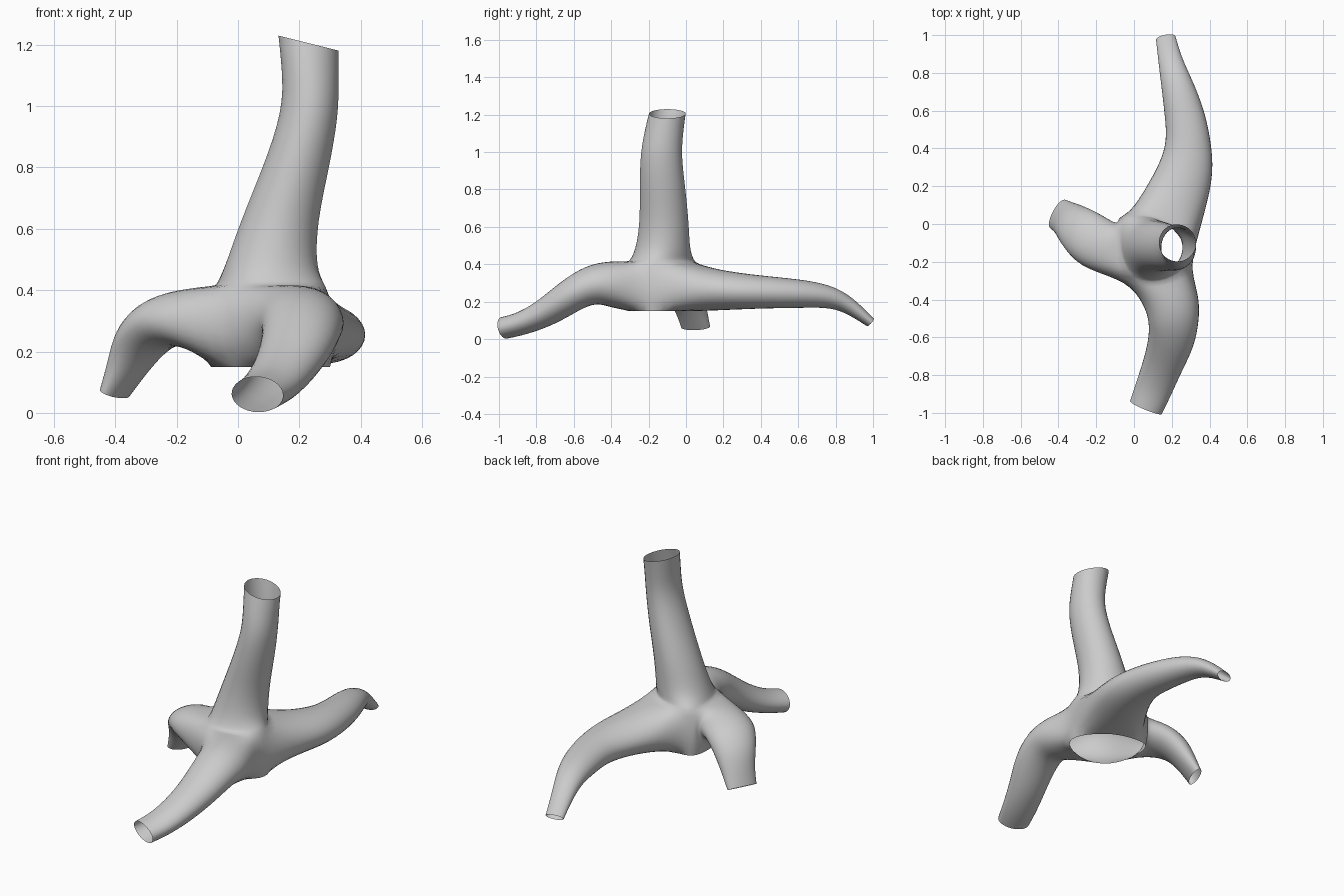
import bpy, bmesh
from math import sin, cos, radians
from mathutils import Vector

if "Cube" in bpy.data.objects:
    bpy.data.objects.remove(bpy.data.objects["Cube"])

UP = Vector((0, 0, 1))
GROW = 1.09  # offsets the shrinkage of the smoothed eight-sided cage
bm = bmesh.new()


def bridge(a, b):
    """Join two eight-point loops with quads."""
    for k in range(8):
        n = (k + 1) % 8
        bm.faces.new((a[k], a[n], b[n], b[k]))


# Hub: three stacked rings, open underneath
plan = [(-.03, -.30), (.14, -.315), (.30, -.24), (.32, -.13),
        (.17, .03), (-.02, .055), (-.09, .03), (-.10, -.14)]
centre = Vector((.11, -.13, 0))


def hub_ring(z, sx, sy, skip=()):
    return [None if k in skip else
            bm.verts.new((centre.x + (x - centre.x) * sx,
                          centre.y + (y - centre.y) * sy, z))
            for k, (x, y) in enumerate(plan)]


top = hub_ring(.415, .90, 1.0)
mid = hub_ring(.28, 1.03, 1.03, skip=(1, 4, 7))
bot = hub_ring(.15, .98, 1.0)
for k in (2, 5):
    for lo, hi in ((bot, mid), (mid, top)):
        bm.faces.new((lo[k], lo[k + 1], hi[k + 1], hi[k]))

# Trunk: centre x, y, z, radius x, radius y, tilt of ring
angles = [radians(a) for a in (230, 275, 320, 5, 52, 100, 140, 185)]
prev = top
for cx, cy, cz, rx, ry, tilt in [
        (.105, -.125, .47, .152, .148, 0), (.132, -.115, .62, .128, .133, 0),
        (.19, -.125, .80, .11, .125, 0), (.238, -.135, .98, .092, .112, -.1),
        (.236, -.12, 1.10, .094, .106, -.2), (.23, -.10, 1.205, .10, .10, -.25)]:
    ring = [bm.verts.new((cx + GROW * rx * cos(a), cy + GROW * ry * sin(a),
                          cz + tilt * GROW * rx * cos(a))) for a in angles]
    bridge(prev, ring)
    prev = ring


# Roots: each leaves a two-column window of the hub
def root(i, path):
    j, k = (i + 1) % 8, (i + 2) % 8
    prev = [top[i], top[j], top[k], mid[k], bot[k], bot[j], bot[i], mid[i]]
    pts = [Vector(p[:3]) for p in path]
    for n, (x, y, z, w, h) in enumerate(path):
        t = (pts[min(n + 1, len(pts) - 1)] - pts[max(n - 1, 0)]).normalized()
        side = UP.cross(t).normalized()
        nrm = t.cross(side)
        ring = []
        for s in range(8):
            a = radians(135 - 45 * s)
            ring.append(bm.verts.new(
                pts[n] + GROW * (side * w * cos(a) + nrm * h * sin(a))))
        bridge(prev, ring)
        prev = ring


# Front root
root(0, [(.20, -.41, .295, .15, .125), (.212, -.51, .295, .135, .105),
         (.20, -.62, .232, .125, .092), (.155, -.74, .145, .107, .078),
         (.105, -.87, .083, .10, .062), (.063, -.972, .06, .092, .06)])
# Back root
root(3, [(.22, .13, .265, .17, .115), (.283, .30, .255, .147, .097),
         (.29, .45, .25, .117, .086), (.265, .60, .243, .106, .078),
         (.222, .76, .232, .082, .063), (.19, .87, .185, .063, .045),
         (.168, .985, .09, .053, .027)])
# Left root
root(6, [(-.17, -.125, .312, .148, .095), (-.26, -.055, .295, .138, .085),
         (-.322, .0, .23, .115, .075), (-.36, .03, .15, .095, .055),
         (-.402, .052, .065, .087, .036)])

# Slight crease where the trunk meets the roots
bm.edges.ensure_lookup_table()
crease = bm.edges.layers.float.new("crease_edge")
for k in range(8):
    e = bm.edges.get((top[k], top[(k + 1) % 8]))
    if e:
        e[crease] = .5

bmesh.ops.recalc_face_normals(bm, faces=bm.faces[:])
for f in bm.faces:
    f.smooth = True
# Outward check on a trunk face
probe = max(bm.faces, key=lambda f: f.calc_center_median().z)
if probe.normal.dot(probe.calc_center_median() - Vector((.23, -.11, 1.15))) < 0:
    bmesh.ops.reverse_faces(bm, faces=bm.faces[:])

mesh = bpy.data.meshes.new("tree_stump")
bm.to_mesh(mesh)
bm.free()
obj = bpy.data.objects.new("tree_stump", mesh)
bpy.context.collection.objects.link(obj)
sub = obj.modifiers.new("smooth", 'SUBSURF')
sub.levels = sub.render_levels = 2
